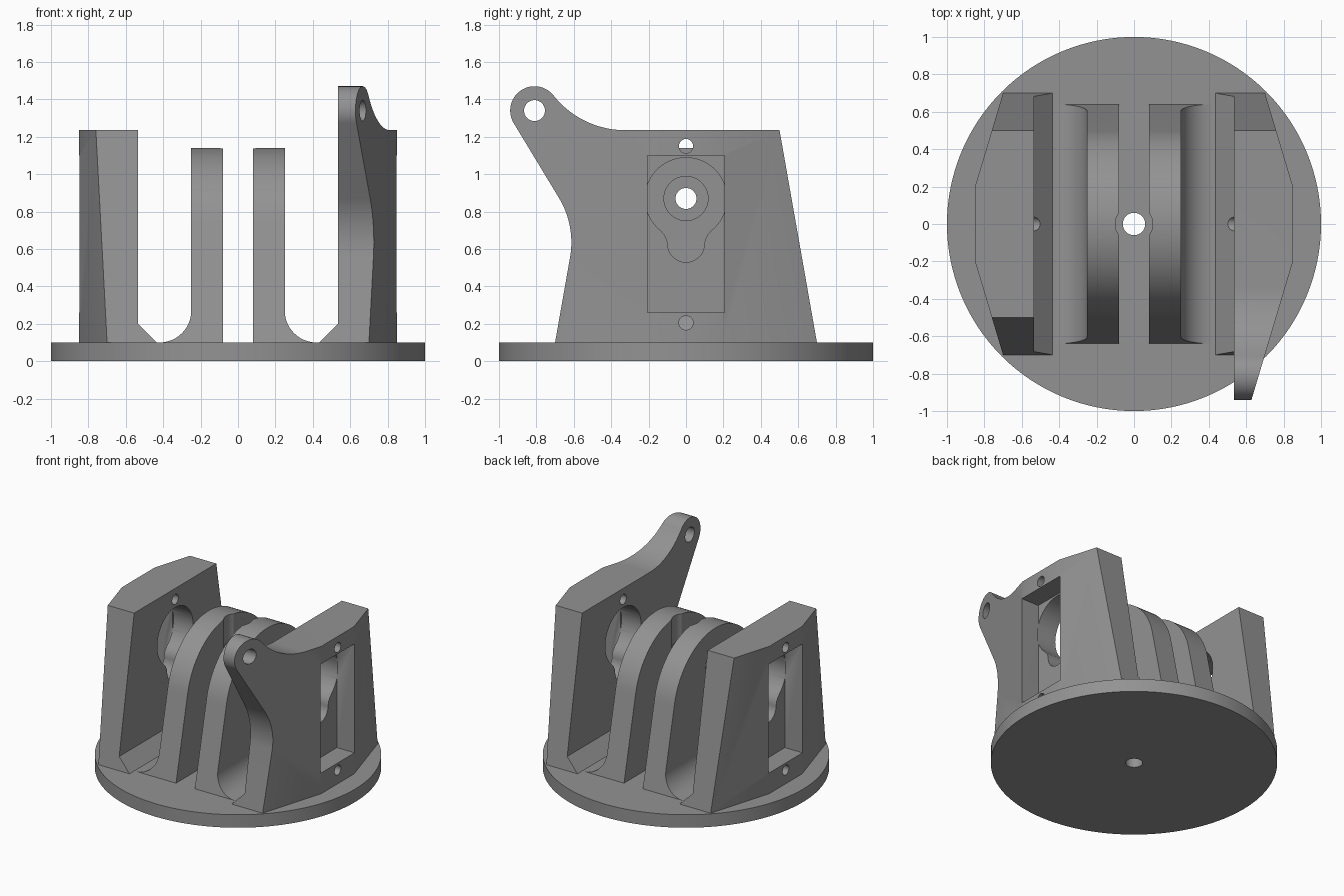
import bpy, bmesh, math
from mathutils import Matrix, Vector

if "Cube" in bpy.data.objects:
    bpy.data.objects.remove(bpy.data.objects["Cube"])

grey = bpy.data.materials.new("grey")
grey.diffuse_color = (0.29, 0.29, 0.29, 1)
grey.use_nodes = True
grey.node_tree.nodes["Principled BSDF"].inputs["Base Color"].default_value = grey.diffuse_color


def prism(name, pts, axis, a, b):
    """Extrude a closed 2D profile along an axis from a to b."""
    place = {"X": lambda p, t: (t, p[0], p[1]),
             "Y": lambda p, t: (p[0], t, p[1]),
             "Z": lambda p, t: (p[0], p[1], t)}[axis]
    bm = bmesh.new()
    face = bm.faces.new([bm.verts.new(place(p, a)) for p in pts])
    ext = bmesh.ops.extrude_face_region(bm, geom=[face])
    shift = Vector(place((0, 0), b - a))
    bmesh.ops.translate(bm, vec=shift, verts=[v for v in ext["geom"] if isinstance(v, bmesh.types.BMVert)])
    bmesh.ops.recalc_face_normals(bm, faces=bm.faces)
    me = bpy.data.meshes.new(name)
    bm.to_mesh(me)
    bm.free()
    me.materials.append(grey)
    ob = bpy.data.objects.new(name, me)
    bpy.context.collection.objects.link(ob)
    return ob


def arc(cx, cy, r, a0, a1, n=24):
    """Points on an arc, angles in degrees, both ends included."""
    return [(cx + r * math.cos(math.radians(a0 + (a1 - a0) * i / n)),
             cy + r * math.sin(math.radians(a0 + (a1 - a0) * i / n))) for i in range(n + 1)]


def circle(cx, cy, r, n=48):
    return arc(cx, cy, r, 0, 360, n)[:-1]


def boolean(ob, tool, op="DIFFERENCE"):
    mod = ob.modifiers.new("cut", "BOOLEAN")
    mod.operation, mod.solver, mod.object = op, "EXACT", tool
    bpy.context.view_layer.objects.active = ob
    bpy.ops.object.modifier_apply(modifier=mod.name)
    bpy.data.objects.remove(tool)


def flip_x(ob):
    """Mirror a part to the other side."""
    ob.data.transform(Matrix.Scale(-1, 4, (1, 0, 0)))
    ob.data.flip_normals()


# Round base with a centre hole
base = prism("base_disc", circle(0, 0, 1, 128), "Z", 0, 0.1)
boolean(base, prism("tool", circle(0, 0, 0.06), "Z", -0.1, 0.2))

AXLE_Z = 0.87
# Keyhole opening: large circle with a smaller rounded slot below
half = arc(0, AXLE_Z, 0.218, 90, -50, 30) + [(0.118, 0.68), (0.102, 0.65)] + arc(0, 0.627, 0.098, 0, -90, 12)
keyhole = half + [(-y, z) for y, z in reversed(half[1:-1])]


def wall(name, profile):
    """Side wall: side profile trimmed by the plan outline, then bored."""
    ob = prism(name, profile, "X", 0.38, 0.95)
    # Faceted outer side
    plan = [(0.3, -1.0), (0.61, -1.0), (0.85, -0.2), (0.85, 0.2), (0.61, 1.0), (0.3, 1.0)]
    boolean(ob, prism("tool", plan, "Z", -0.2, 2), "INTERSECT")
    # Inner face with a sloping foot
    boolean(ob, prism("tool", [(0.535, 0.2), (0.535, 2), (0.3, 2), (0.3, -0.035)], "Y", -1.2, 1.2))
    # Rectangular pocket outside, keyhole inside, two screw holes
    boolean(ob, prism("tool", [(-0.205, 0.26), (0.205, 0.26), (0.205, 1.1), (-0.205, 1.1)], "X", 0.7, 1.1))
    boolean(ob, prism("tool", keyhole, "X", 0.3, 0.702))
    for z in (0.205, 1.15):
        boolean(ob, prism("tool", circle(0, z, 0.038, 32), "X", 0.3, 1.1))
    return ob


rear = [(0.7, 0.1), (0.5, 1.235)]

# Left wall, plain trapezoid
left = wall("left_wall", [(-0.7, 0.1)] + rear + [(-0.5, 1.235)])
flip_x(left)

# Right wall with a curved arm ending in a round lug
arm = (arc(-0.325, 1.723, 0.488, -90, -141.5, 20)
       + arc(-0.81, 1.34, 0.13, 38, 211, 30)[1:]
       + arc(-1.073, 0.635, 0.46, 31, -10, 16))
right = wall("right_wall", [(-0.7, 0.1)] + rear + arm)
boolean(right, prism("tool", circle(-0.81, 1.34, 0.056, 32), "X", 0.3, 1.1))

# Two rounded fins with flared outer feet and an axle bore
R, TOP = 0.51, 1.14
fin_side = [(-0.64, 0.1), (0.64, 0.1)] + arc(0, TOP - R, R, 11.3, 168.7, 40)
fin_front = [(0.08, 0.0), (0.08, 1.3), (0.25, 1.3)] + arc(0.42, 0.27, 0.17, 180, 269, 16) + [(0.42, 0.0)]
fins = []
for name in ("right_fin", "left_fin"):
    fin = prism(name, fin_side, "X", 0.02, 0.6)
    boolean(fin, prism("tool", fin_front, "Y", -1, 1), "INTERSECT")
    boolean(fin, prism("tool", circle(0, AXLE_Z, 0.056), "X", 0, 0.6))
    boolean(fin, prism("tool", circle(0, AXLE_Z, 0.118), "X", 0.17, 0.6))
    # Clearance for the centre shaft
    boolean(fin, prism("tool", circle(0, 0, 0.1), "Z", 0, 1.3))
    fins.append(fin)
flip_x(fins[1])

# Smooth curved faces, keep edges sharp
for ob in [base, left, right] + fins:
    bpy.ops.object.select_all(action="DESELECT")
    ob.select_set(True)
    bpy.context.view_layer.objects.active = ob
    bpy.ops.object.shade_smooth_by_angle(angle=math.radians(25))
